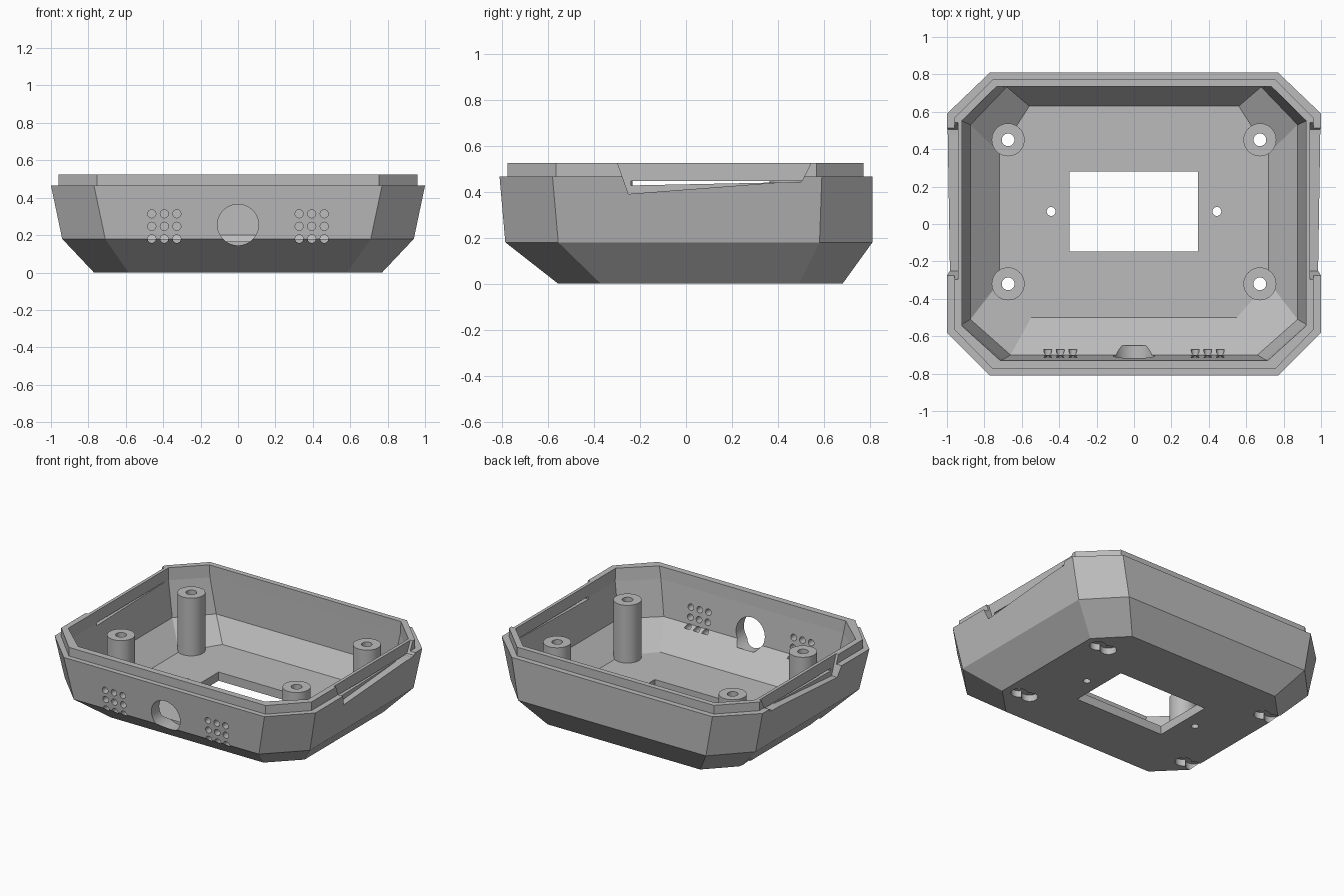
import bpy, bmesh, math
from mathutils import Matrix, Vector

cube = bpy.data.objects.get("Cube")
if cube:
    bpy.data.objects.remove(cube, do_unlink=True)

grey = bpy.data.materials.new("plain_grey")
grey.use_nodes = True
COLOUR = (0.5, 0.5, 0.5, 1)
grey.diffuse_color = COLOUR
grey.node_tree.nodes["Principled BSDF"].inputs["Base Color"].default_value = COLOUR


def make_object(name, bm):
    bmesh.ops.recalc_face_normals(bm, faces=bm.faces)
    mesh = bpy.data.meshes.new(name)
    bm.to_mesh(mesh)
    bm.free()
    mesh.materials.append(grey)
    obj = bpy.data.objects.new(name, mesh)
    bpy.context.collection.objects.link(obj)
    return obj


def octagon(bm, z, x, front, back, fx, fy, bx, by):
    """Eight-sided section, mirrored in x: half width, ends, corner points."""
    half = [(fx, front), (x, fy), (x, by), (bx, back)]
    pts = half + [(-px, py) for px, py in reversed(half)]
    return [bm.verts.new((px, py, z)) for px, py in pts]


def add_box(bm, low, high):
    low, high = Vector(low), Vector(high)
    mat = Matrix.Translation((low + high) / 2) @ Matrix.Diagonal((*(high - low), 1))
    bmesh.ops.create_cube(bm, size=1, matrix=mat)


def add_cylinder(bm, centre, radius, depth, along_y=False, sides=32):
    mat = Matrix.Translation(centre)
    if along_y:
        mat = mat @ Matrix.Rotation(math.pi / 2, 4, 'X')
    bmesh.ops.create_cone(bm, cap_ends=True, segments=sides, radius1=radius,
                          radius2=radius, depth=depth, matrix=mat)


def add_side_prism(bm, profile, x0, x1):
    """Extrude a (y, z) profile along x."""
    face = bm.faces.new([bm.verts.new((x0, y, z)) for y, z in profile])
    out = bmesh.ops.extrude_face_region(bm, geom=[face])
    verts = [v for v in out["geom"] if isinstance(v, bmesh.types.BMVert)]
    bmesh.ops.translate(bm, verts=verts, vec=(x1 - x0, 0, 0))


def carve(target, bm):
    cutter = make_object("cutter", bm)
    cutter.hide_render = True
    mod = target.modifiers.new("cut", 'BOOLEAN')
    mod.operation, mod.solver, mod.object = 'DIFFERENCE', 'EXACT', cutter
    bpy.context.view_layer.objects.active = target
    bpy.ops.object.modifier_apply(modifier=mod.name)
    bpy.data.objects.remove(cutter, do_unlink=True)


# Tray shell: outer wall up, over the lip, down the inner wall to the floor
FLOOR = 0.06
sections = [
    (0, .77, -.555, .68, .585, -.37, .585, .49),
    (.18, .94, -.785, .81, .71, -.555, .72, .58),
    (.465, 1.0, -.81, .81, .77, -.58, .77, .59),
    (.465, .96, -.775, .772, .755, -.565, .755, .567),
    (.525, .96, -.775, .772, .755, -.565, .755, .567),
    (.525, .92, -.73, .735, .715, -.545, .735, .553),
    (.44, .918, -.725, .735, .70, -.535, .73, .55),
    (.2, .875, -.70, .733, .66, -.51, .68, .53),
    (FLOOR, .72, -.50, .63, .55, -.31, .56, .38),
]
bm = bmesh.new()
rings = [octagon(bm, *s) for s in sections]
for a, b in zip(rings, rings[1:]):
    for i in range(8):
        j = (i + 1) % 8
        bm.faces.new((a[i], a[j], b[j], b[i]))
bm.faces.new(rings[0])
bm.faces.new(rings[-1])
tray = make_object("tray_shell", bm)

# Floor window, pin holes and screw holes
posts = [(sx * .673, y) for sx in (-1, 1) for y in (-.32, .45)]
bm = bmesh.new()
add_box(bm, (-.345, -.147, -.1), (.342, .28, .2))
for sx in (-1, 1):
    add_cylinder(bm, (sx * .443, .067, 0), .024, .4, sides=20)
for x, y in posts:
    add_cylinder(bm, (x, y, 0), .034, .4)
carve(tray, bm)

# Paired round recesses under each post
for shift in (0, -.085):
    bm = bmesh.new()
    for x, y in posts:
        add_cylinder(bm, (x + shift, y, 0), .052, .09)
    carve(tray, bm)

# Front opening and the two grids of vent holes
bm = bmesh.new()
add_cylinder(bm, (0, -.78, .255), .11, .26, True, 48)
for sx in (-1, 1):
    for col in range(3):
        for row in range(3):
            add_cylinder(bm, (sx * (.327 + .067 * col), -.78, .18 + .067 * row),
                         .022, .22, True, 16)
carve(tray, bm)

# Tapered side notches, leaving a thin inner wall with a narrow slit
notch = [(-.31, .56), (-.25, .39), (.505, .448), (.56, .56)]
slit = [(-.24, .427), (.5, .442), (.5, .446), (-.24, .446)]
for profile, inner in ((notch, .942), (slit, .85)):
    bm = bmesh.new()
    for sx in (-1, 1):
        add_side_prism(bm, profile, sx * inner, sx * 1.1)
    carve(tray, bm)

# Hollow screw posts
for i, (x, y) in enumerate(posts):
    bm = bmesh.new()
    loops = []
    for r, z in ((.088, FLOOR - .008), (.088, .46), (.034, .46), (.034, FLOOR - .008)):
        loops.append(bmesh.ops.create_circle(
            bm, segments=32, radius=r, matrix=Matrix.Translation((x, y, z)))["verts"])
    for k in range(4):
        a, b = loops[k], loops[(k + 1) % 4]
        for n in range(32):
            m = (n + 1) % 32
            bm.faces.new((a[n], a[m], b[m], b[n]))
    make_object("screw_post_%d" % (i + 1), bm)

# Smooth the round walls, keep the flat panels crisp
for obj in bpy.context.scene.objects:
    obj.select_set(obj.type == 'MESH')
bpy.ops.object.shade_smooth_by_angle(angle=math.radians(25))
for poly in tray.data.polygons:
    if poly.area > .03:
        poly.use_smooth = False
